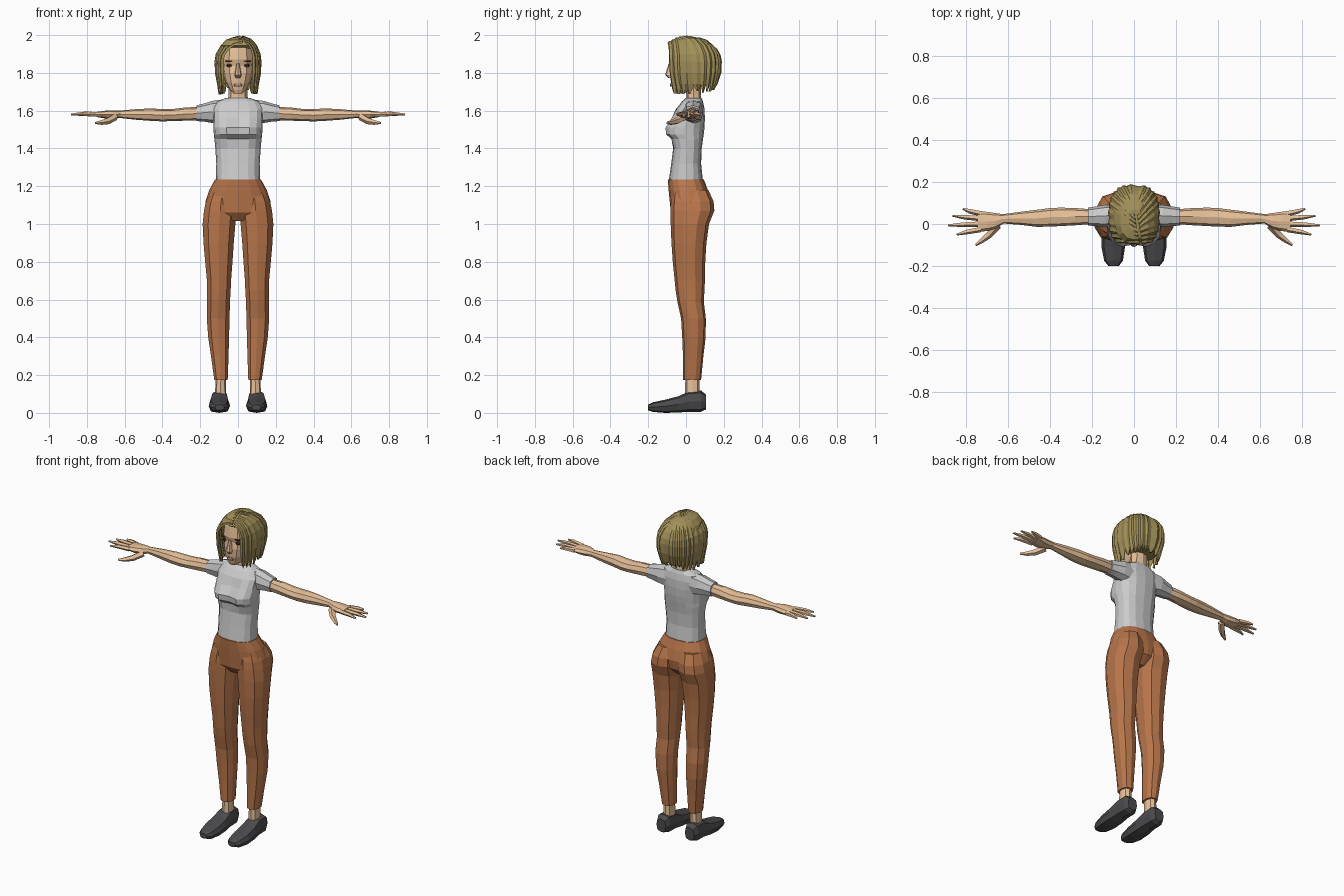
import bpy, bmesh, random
from math import sin, cos, pi, radians
from mathutils import Vector

random.seed(4)


def material(name, rgb):
    m = bpy.data.materials.new(name)
    m.diffuse_color = (*rgb, 1)
    return m


SKIN = material("skin", (0.80, 0.53, 0.32))
HAIR = material("hair", (0.36, 0.28, 0.10))
PANTS = material("trousers", (0.48, 0.18, 0.07))
SHOE = material("shoe", (0.07, 0.07, 0.075))
DARK = material("dark", (0.06, 0.035, 0.02))
LIP = material("lip", (0.50, 0.25, 0.17))


def finish(name, bm, mat=None, mirror=False):
    bmesh.ops.recalc_face_normals(bm, faces=bm.faces)
    me = bpy.data.meshes.new(name)
    bm.to_mesh(me)
    bm.free()
    ob = bpy.data.objects.new(name, me)
    bpy.context.collection.objects.link(ob)
    if mat:
        me.materials.append(mat)
    if mirror:
        ob.modifiers.new("mirror", 'MIRROR').use_clip = False
    return ob


def skin_rings(bm, rings):
    vs = [[bm.verts.new(p) for p in r] for r in rings]
    n = len(vs[0])
    for a, b in zip(vs, vs[1:]):
        for i in range(n):
            bm.faces.new((a[i], a[(i + 1) % n], b[(i + 1) % n], b[i]))
    bm.faces.new(vs[0])
    bm.faces.new(vs[-1])


def spow(v, p):
    return abs(v) ** p * (1 if v >= 0 else -1)


def loft(name, axis, rows, n=8, mat=None, mirror=False, p=0.85, shape=None):
    """Rows are (position on axis, min and max of the two other coordinates)."""
    rings = []
    for t, a0, a1, b0, b1 in rows:
        ring = []
        for i in range(n):
            w = 2 * pi * (i + 0.5) / n if n % 4 else 2 * pi * i / n
            q = [(a0 + a1) / 2 + (a1 - a0) / 2 * spow(cos(w), p),
                 (b0 + b1) / 2 + (b1 - b0) / 2 * spow(sin(w), p)]
            q.insert(axis, t)
            ring.append(shape(Vector(q)) if shape else Vector(q))
        rings.append(ring)
    bm = bmesh.new()
    skin_rings(bm, rings)
    return finish(name, bm, mat, mirror)


def tube(name, pts, radii, n=5, mat=None):
    pts = [Vector(q) for q in pts]
    rings = []
    for i, (q, r) in enumerate(zip(pts, radii)):
        d = (pts[min(i + 1, len(pts) - 1)] - pts[max(i - 1, 0)]).normalized()
        u = d.cross(Vector((0, 0, 1))).normalized()
        v = u.cross(d)
        rings.append([q + r * (u * cos(2 * pi * k / n) + v * sin(2 * pi * k / n))
                      for k in range(n)])
    bm = bmesh.new()
    skin_rings(bm, rings)
    return finish(name, bm, mat, True)


# Shirt body, with a dip between the two sides of the bust
def bust(q):
    if 1.44 < q.z < 1.56 and q.y < -0.04 and abs(q.x) < 0.02:
        q.y += 0.018
    return q


loft("shirt_body", 2, [
    (1.225, -.118, .118, -.092, .090), (1.32, -.115, .115, -.078, .080),
    (1.40, -.120, .120, -.068, .083), (1.45, -.125, .125, -.082, .090),
    (1.475, -.128, .128, -.112, .094), (1.51, -.130, .130, -.115, .098),
    (1.56, -.132, .132, -.082, .100), (1.61, -.135, .135, -.052, .098),
    (1.648, -.115, .115, -.022, .090), (1.668, -.062, .062, .000, .082)],
    16, p=0.8, shape=bust)
loft("sleeve", 0, [
    (.07, .000, .088, 1.525, 1.660), (.135, -.014, .092, 1.535, 1.652),
    (.18, -.010, .084, 1.542, 1.638), (.22, -.007, .078, 1.545, 1.628)],
    8, mirror=True)

# Arms and hands
loft("arm", 0, [
    (.20, .000, .070, 1.550, 1.620), (.28, -.006, .076, 1.547, 1.617),
    (.35, -.010, .078, 1.545, 1.608), (.40, -.012, .076, 1.543, 1.608),
    (.46, -.014, .068, 1.546, 1.612), (.54, -.004, .058, 1.552, 1.608),
    (.63, .003, .046, 1.562, 1.600)], 8, SKIN, True)
loft("palm", 0, [
    (.62, .003, .046, 1.564, 1.600), (.66, -.022, .052, 1.556, 1.602),
    (.70, -.034, .058, 1.558, 1.600), (.745, -.036, .062, 1.566, 1.594)],
    8, SKIN, True)
for name, y0, tip in (("index_finger", -.025, (.845, -.050)),
                      ("middle_finger", .001, (.885, -.006)),
                      ("ring_finger", .027, (.865, .040)),
                      ("little_finger", .050, (.815, .073))):
    x1, y1 = tip
    mid = ((.73 + x1) / 2 + .01, (y0 + y1) / 2, 1.583)
    tube(name, [(.73, y0, 1.580), mid, (x1, y1, 1.580)], [.014, .012, .005], 5, SKIN)
tube("thumb", [(.65, -.005, 1.568), (.69, -.050, 1.545), (.725, -.078, 1.537),
               (.755, -.100, 1.535)], [.020, .018, .013, .006], 5, SKIN)

# Trousers: pelvis and mirrored legs
loft("trouser_hips", 2, [
    (1.235, -.122, .122, -.096, .095), (1.18, -.152, .152, -.092, .115),
    (1.12, -.172, .172, -.086, .130), (1.06, -.172, .172, -.080, .120),
    (1.015, -.060, .060, -.045, .070)], 16, PANTS)
loft("trouser_leg", 2, [
    (1.18, .012, .145, -.070, .118), (1.12, .006, .173, -.080, .146),
    (1.07, .004, .184, -.083, .150), (1.00, .010, .191, -.081, .122),
    (.90, .019, .186, -.077, .108), (.80, .026, .177, -.070, .102),
    (.70, .034, .167, -.060, .100), (.65, .036, .166, -.055, .098),
    (.59, .040, .166, -.046, .094), (.50, .042, .168, -.026, .105),
    (.40, .045, .160, -.020, .104), (.30, .048, .145, -.016, .092),
    (.175, .053, .127, -.015, .080)], 10, PANTS, True)

# Ankles and shoes
loft("ankle", 2, [(.09, .062, .122, -.006, .072), (.20, .064, .118, -.003, .070)],
     8, SKIN, True)
loft("shoe", 1, [
    (-.200, .072, .122, .014, .044), (-.175, .053, .142, .005, .056),
    (-.110, .043, .155, .000, .070), (-.040, .044, .153, .002, .088),
    (.015, .050, .146, .006, .114), (.080, .052, .144, .006, .118),
    (.105, .066, .130, .018, .098)], 8, SHOE, True, 0.7)

# Neck, head and face
loft("neck", 2, [(1.63, -.062, .062, .000, .085), (1.68, -.050, .050, .002, .078),
                 (1.77, -.050, .050, -.005, .080)], 8, SKIN)
loft("head", 2, [
    (1.692, -.024, .024, -.064, -.010), (1.71, -.044, .044, -.072, .030),
    (1.75, -.066, .066, -.080, .070), (1.80, -.079, .079, -.084, .110),
    (1.84, -.083, .083, -.078, .125), (1.87, -.085, .085, -.087, .130),
    (1.93, -.080, .080, -.078, .125), (1.97, -.050, .050, -.045, .090)], 12, SKIN)
loft("nose", 2, [(1.85, -.008, .008, -.092, -.06), (1.79, -.018, .018, -.110, -.06),
                 (1.772, -.013, .013, -.092, -.06)], 8, SKIN)
loft("mouth", 2, [(1.727, -.020, .020, -.084, -.05), (1.736, -.024, .024, -.086, -.05),
                  (1.745, -.016, .016, -.085, -.05)], 8, LIP)
loft("eye", 2, [(1.830, .032, .056, -.072, -.04), (1.839, .026, .062, -.074, -.04),
                (1.848, .032, .056, -.074, -.04)], 8, DARK, True)
loft("eyebrow", 2, [(1.858, .022, .066, -.080, -.04), (1.866, .026, .068, -.082, -.04)],
     8, DARK, True)

# Hair: an inner cap covered by overlapping pointed locks falling from a parting
loft("hair_cap", 2, [
    (1.74, -.085, .085, .000, .135), (1.80, -.100, .100, -.012, .160),
    (1.87, -.108, .108, -.028, .170), (1.925, -.102, .102, -.060, .160),
    (1.945, -.094, .094, -.092, .145), (1.975, -.065, .065, -.075, .110),
    (1.988, -.030, .030, -.030, .070)], 14, HAIR)


def shell(a, s, z, swell):
    t = max(0, min(1, (abs(a) - 35) / 145))
    root = Vector((.035 * (1 - t), -.100 + .19 * t, 1.958 + .036 * sin(pi * t)))
    w = radians(a)
    rim = Vector((.121 * spow(sin(w), .7), .0375 - .148 * spow(cos(w), .8)))
    mid = Vector((0, .0375))
    rim = mid + (rim - mid) * swell
    k = sin(s * pi / 2)
    x = root.x + (rim.x - root.x) * k
    y = root.y + (rim.y - root.y) * k
    return Vector((x, y, z if z else 1.86 + (root.z - 1.86) * cos(s * pi / 2)))


bm = bmesh.new()
count = 11
for side in (-1, 1):
    for i in range(count):
        a = 43 + i * 137 / (count - 1)
        if side > 0 and i == count - 1:
            continue
        end = 1.685 + .02 * random.random() + (.02 if a > 150 else 0)
        pull = .86 - .12 * (a / 180) ** 2
        stages = [(.04, None, 1, 7), (.3, None, 1, 9), (.55, None, 1, 10),
                  (.8, None, 1, 10.5), (1, None, 1, 10.5), (1, 1.80, .98, 10),
                  (1, 1.74, (.96 + pull) / 2, 8), (1, end, pull, 1.5)]
        rings = []
        for s, z, r, da in stages:
            ridge = shell(side * (a - da * .3), s, z, r * 1.03)
            ridge.z += .005 * (1 - s)
            rings.append([shell(side * (a - da), s, z, r * .98), ridge,
                          shell(side * (a + da), s, z, r * .95),
                          shell(side * a, s, z, r * .88)])
        skin_rings(bm, rings)
hair = finish("hair_locks", bm, HAIR)
